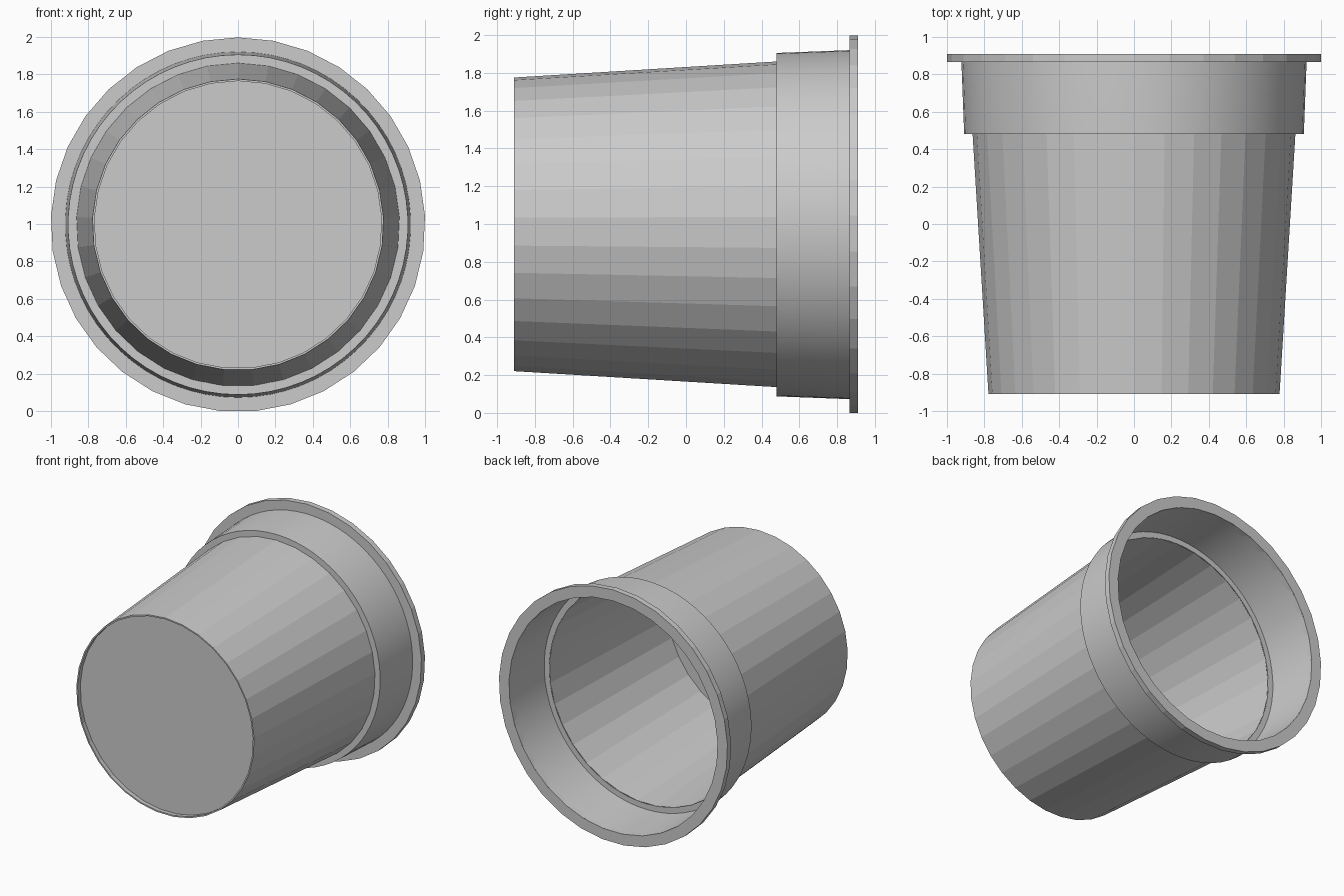
import bpy, bmesh, math

if "Cube" in bpy.data.objects:
    bpy.data.objects.remove(bpy.data.objects["Cube"])

CENTRE_Z = 0.9965  # axis height of the pot lying on its side


def lathe(name, profile, sides, smooth=False):
    """Revolve a closed (radius, y) profile around the y axis."""
    bm = bmesh.new()
    rings = []
    for i in range(sides):
        a = math.pi / 2 + 2 * math.pi * i / sides
        rings.append([bm.verts.new((r * math.cos(a), y, CENTRE_Z + r * math.sin(a)))
                      for r, y in profile])
    n = len(profile)
    for i in range(sides):
        p, q = rings[i], rings[(i + 1) % sides]
        for j in range(n):
            k = (j + 1) % n
            bm.faces.new((p[j], p[k], q[k], q[j]))
    return finish(name, bm, smooth)


def disc(name, radius, y0, y1, sides):
    """Thin capped plate across the axis."""
    bm = bmesh.new()
    loops = []
    for y in (y0, y1):
        loops.append([bm.verts.new((radius * math.cos(a), y, CENTRE_Z + radius * math.sin(a)))
                      for a in (math.pi / 2 + 2 * math.pi * i / sides for i in range(sides))])
        bm.faces.new(loops[-1])
    for i in range(sides):
        j = (i + 1) % sides
        bm.faces.new((loops[0][i], loops[0][j], loops[1][j], loops[1][i]))
    return finish(name, bm, False)


def finish(name, bm, smooth):
    bmesh.ops.recalc_face_normals(bm, faces=bm.faces)
    mesh = bpy.data.meshes.new(name)
    bm.to_mesh(mesh)
    bm.free()
    obj = bpy.data.objects.new(name, mesh)
    bpy.context.collection.objects.link(obj)
    if smooth:
        bpy.ops.object.select_all(action='DESELECT')
        obj.select_set(True)
        bpy.context.view_layer.objects.active = obj
        bpy.ops.object.shade_smooth_by_angle(angle=math.radians(30))
    return obj


# Tapered, faceted lower wall
lathe("pot_wall", [(0.779, -0.91), (0.864, 0.482), (0.853, 0.488), (0.768, -0.91)], 33)

# Floor, slightly recessed behind the foot of the wall
disc("pot_floor", 0.773, -0.872, -0.864, 33)

# Wider collar with a stepped ledge
lathe("collar", [(0.857, 0.48), (0.909, 0.48), (0.924, 0.87), (0.924, 0.905),
                 (0.913, 0.905), (0.897, 0.492), (0.853, 0.492)], 66, smooth=True)

# Flat flange around the mouth
lathe("rim", [(0.914, 0.865), (1.001, 0.865), (1.001, 0.91), (0.914, 0.91)], 33)
